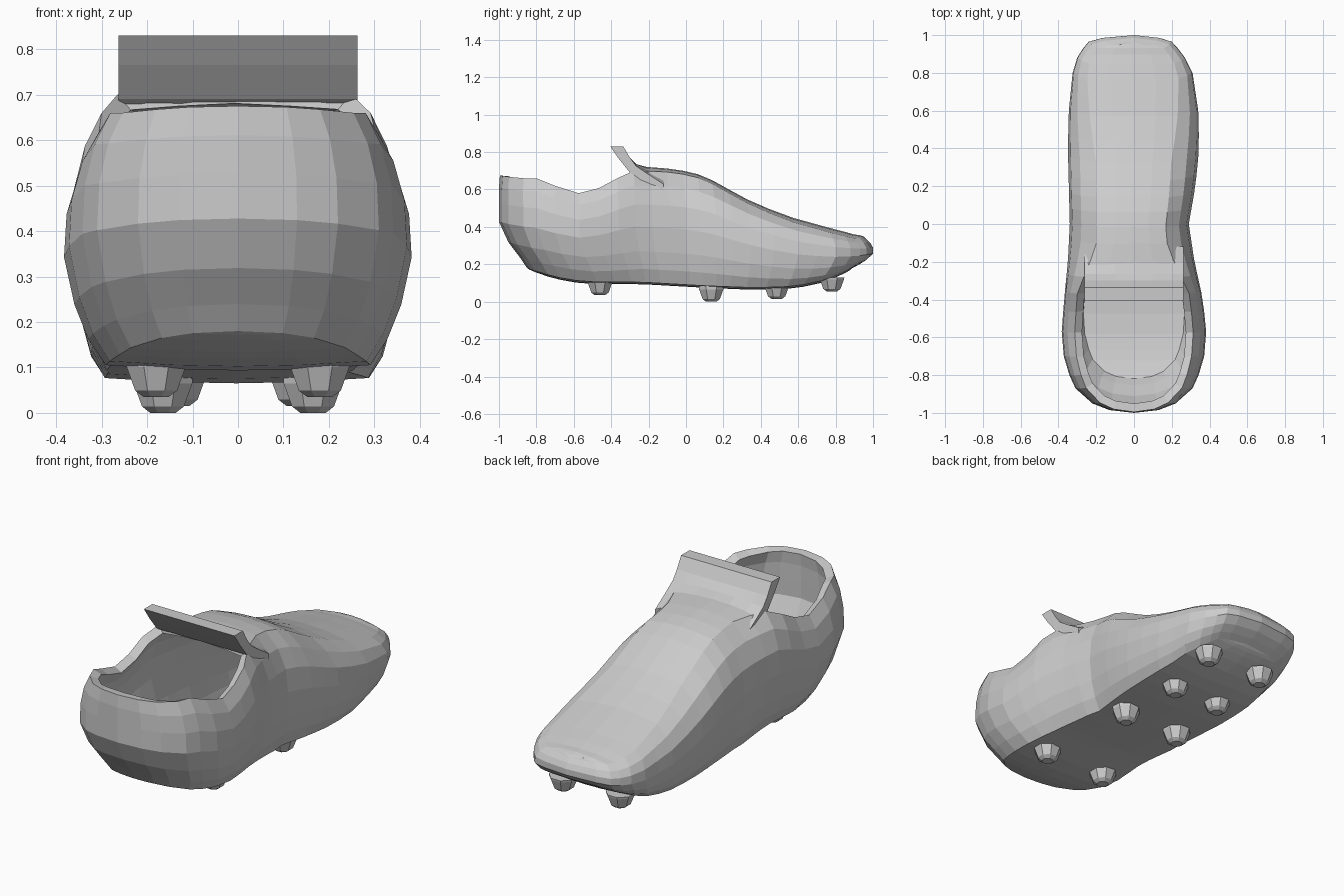
import bpy, bmesh, math

if "Cube" in bpy.data.objects:
    bpy.data.objects.remove(bpy.data.objects["Cube"])

def ease(tab, x, k=1):
    """Piecewise linear lookup of column k in a table sorted by column 0."""
    if x <= tab[0][0]:
        return tab[0][k]
    for a, b in zip(tab, tab[1:]):
        if x <= b[0]:
            return a[k] + (b[k] - a[k]) * (x - a[0]) / (b[0] - a[0])
    return tab[-1][k]

def make_object(name, bm):
    bmesh.ops.remove_doubles(bm, verts=bm.verts, dist=0.0005)
    bmesh.ops.recalc_face_normals(bm, faces=bm.faces)
    me = bpy.data.meshes.new(name)
    bm.to_mesh(me)
    bm.free()
    ob = bpy.data.objects.new(name, me)
    bpy.context.collection.objects.link(ob)
    return ob

# Plan outline: y, left half width, right half width
OUTLINE = [(-1, 0, 0), (-.985, .13, .13), (-.95, .22, .22), (-.87, .31, .31),
           (-.75, .365, .365), (-.6, .385, .385), (-.4, .37, .365),
           (-.2, .35, .32), (0, .34, .29), (.2, .345, .325), (.4, .35, .345),
           (.6, .345, .34), (.8, .325, .31), (.9, .295, .26),
           (.965, .24, .2), (.99, .15, .12), (1, 0, 0)]
# Side profile: upper edge (collar then instep) and sole edge
TOP = [(-1, .675), (-.9, .66), (-.8, .66), (-.7, .62), (-.57, .58), (-.45, .61),
       (-.35, .665), (-.27, .70), (-.1, .695), (.05, .675), (.15, .635), (.25, .58),
       (.4, .50), (.6, .425), (.8, .37), (.93, .34), (1, .335)]
BOTTOM = [(-1, .18), (-.9, .15), (-.75, .118), (-.6, .105), (-.3, .105), (.1, .085),
          (.4, .075), (.65, .082), (.8, .11), (.9, .14), (1, .18)]
# Per height level: t, heel end y, toe end y, width factors for heel / vamp / toe
LEVELS = [(0, -.85, .89, .76, .84, .84), (.12, -.89, .925, .86, .93, .92),
          (.28, -.95, .965, .94, .98, .97), (.5, -1, 1, 1, 1, 1),
          (.7, -1, 1, .985, .96, .99), (.87, -1, .985, .92, .82, .93),
          (1, -.995, .965, .82, .58, .80)]
MOUTH = -.27

def section(y):
    """Closed cross-section loop at outline station y."""
    xl, xr = ease(OUTLINE, y, 1), ease(OUTLINE, y, 2)
    z0, z1 = ease(BOTTOM, y), ease(TOP, y)
    front = ease([(-.35, 0), (-.1, 1), (.35, 1), (.9, 2)], y)
    sides = {-1: [], 1: []}
    for t, hy, ty, h, v, e in LEVELS:
        w = ease([(0, h), (1, v), (2, e)], front)
        yy = hy + (y + 1) / 2 * (ty - hy)
        for s, x in ((-1, xl), (1, xr)):
            sides[s].append((s * x * w, yy, z0 + (z1 - z0) * t))

    def across(a, b, rise):
        return [(a[0] + (b[0] - a[0]) * f, a[1],
                 a[2] + rise * (1 - (2 * f - 1) ** 2) * abs(b[0] - a[0]))
                for f in (.25, .5, .75)]
    R, L = sides[1], sides[-1]
    return R + across(R[-1], L[-1], .05) + L[::-1] + across(L[0], R[0], -.02)

# Shoe body: lofted sections, open at the ankle, thickened inward
ys = [-1, -.985, -.95, -.87, -.8, -.7, -.57, -.46, -.36, MOUTH, -.18, -.09, 0, .08,
      .16, .25, .35, .47, .6, .7, .8, .88, .93, .965, .985, 1]
bm = bmesh.new()
rings = [[bm.verts.new(p) for p in section(y)] for y in ys]
n, nl = len(rings[0]), len(LEVELS)
for i, (a, b) in enumerate(zip(rings, rings[1:])):
    for j in range(n):
        if nl - 1 <= j < nl + 3 and ys[i] < MOUTH - .01:
            continue
        k = (j + 1) % n
        bm.faces.new((a[j], a[k], b[k], b[j]))
body = make_object("shoe_body", bm)
mod = body.modifiers.new("lining", 'SOLIDIFY')
mod.thickness = .045
mod.offset = -1

# Tongue: curved slab bent up over the ankle opening
PROFILE = [(-.335, .83), (-.30, .77), (-.265, .735), (-.2, .718), (-.12, .70),
           (-.12, .655), (-.22, .665), (-.30, .69), (-.36, .765), (-.405, .83)]
bm = bmesh.new()
cols = []
for x in (-.263, -.2, -.1, 0, .1, .2, .263):
    drop = (x / .263) ** 2
    cols.append([bm.verts.new((x, y, z - drop * max(0, y + .29) * .42))
                 for y, z in PROFILE])
for a, b in zip(cols, cols[1:]):
    for j in range(len(PROFILE)):
        k = (j + 1) % len(PROFILE)
        bm.faces.new((a[j], a[k], b[k], b[j]))
bm.faces.new(cols[0])
bm.faces.new(cols[-1][::-1])
make_object("tongue", bm)

# Studs: mirrored pairs of tapered eight-sided lugs under the sole
def stud(name, x, y, z):
    bm = bmesh.new()
    loops = []
    for r, h in ((.072, .13), (.07, z + .065), (.05, z + .014), (.03, z)):
        loops.append([bm.verts.new((x + r * math.cos(a), y + r * math.sin(a), h))
                      for a in (math.tau * (i + .5) / 8 for i in range(8))])
    for a, b in zip(loops, loops[1:]):
        for i in range(8):
            j = (i + 1) % 8
            bm.faces.new((a[i], a[j], b[j], b[i]))
    bm.faces.new(loops[-1])
    bm.faces.new(loops[0][::-1])
    make_object(name, bm)

for row, (x, y, z) in enumerate([(.18, -.46, .035), (.165, .135, .0),
                                 (.135, .485, .015), (.165, .78, .055)]):
    for s, side in ((-1, "left"), (1, "right")):
        stud(f"stud_{side}_{row + 1}", s * x, y, z)
